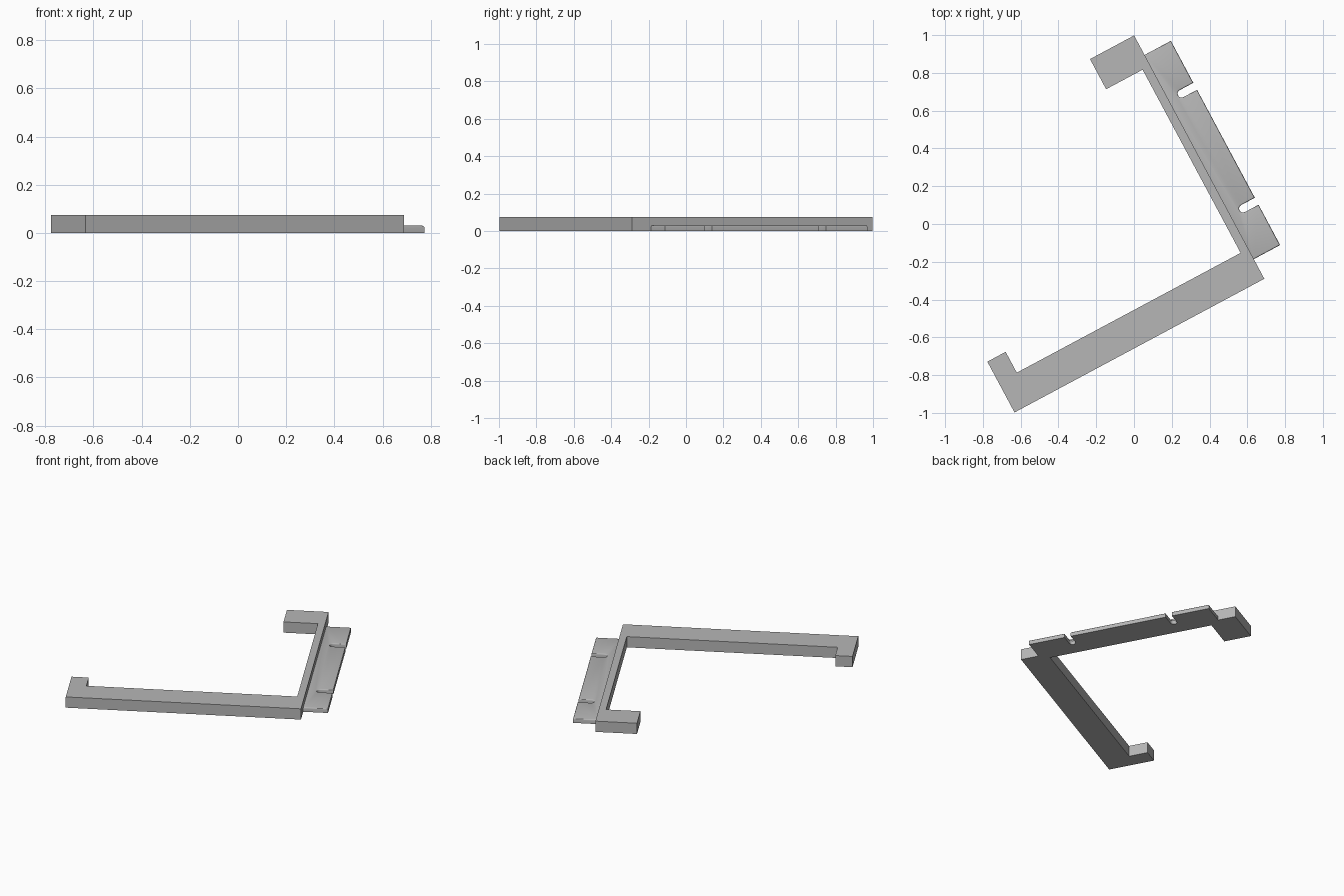
import bpy
import bmesh
from math import radians, sin, cos, pi

if "Cube" in bpy.data.objects:
    bpy.data.objects.remove(bpy.data.objects["Cube"], do_unlink=True)

grey = bpy.data.materials.new("plain grey")
grey.use_nodes = True
colour = (0.47, 0.47, 0.47, 1)
grey.diffuse_color = colour
grey.node_tree.nodes["Principled BSDF"].inputs["Base Color"].default_value = colour


def extrude_profile(name, outline, height, round_top=0):
    """Extrude an outline upwards, optionally rounding its free top edges."""
    bm = bmesh.new()
    base = bm.faces.new([bm.verts.new((u, v, 0)) for u, v in outline])
    top = bmesh.ops.extrude_face_region(bm, geom=[base], use_keep_orig=True)["geom"]
    for vert in [g for g in top if isinstance(g, bmesh.types.BMVert)]:
        vert.co.z = height
    bmesh.ops.recalc_face_normals(bm, faces=bm.faces)
    if round_top:
        rim = [e for e in bm.edges
               if all(v.co.z > height / 2 for v in e.verts)
               and any(v.co.x > 0.001 for v in e.verts)]
        bmesh.ops.bevel(bm, geom=rim, offset=round_top, segments=3,
                        profile=0.5, affect='EDGES')
    mesh = bpy.data.meshes.new(name)
    bm.to_mesh(mesh)
    bm.free()
    mesh.materials.append(grey)
    obj = bpy.data.objects.new(name, mesh)
    bpy.context.collection.objects.link(obj)
    # The part is drawn square to its outer corner, then turned into place
    obj.location = (0.69, -0.29, 0)
    obj.rotation_euler.z = radians(28.15)
    return obj


# Bracket frame: long arm with hooked end, thin wall and short arm
extrude_profile("bracket_frame", [
    (0, 0), (0, 1.461), (-0.265, 1.461), (-0.265, 1.28), (-0.046, 1.28),
    (-0.046, 0.18), (-1.39, 0.18), (-1.39, 0.305), (-1.5, 0.305), (-1.5, 0),
], 0.075)

# Mounting flange with two open, round-ended slots
edge, radius, steps = 0.158, 0.021, 8
outline = [(0, 0.118), (edge, 0.118)]
for centre in (0.381, 1.071):
    outline.append((edge, centre - radius))
    for i in range(steps + 1):
        a = -pi / 2 - pi * i / steps
        outline.append((0.076 + radius * cos(a), centre + radius * sin(a)))
    outline.append((edge, centre + radius))
outline += [(edge, 1.344), (0, 1.344)]
flange = extrude_profile("mounting_flange", outline, 0.03, round_top=0.007)

bpy.ops.object.select_all(action='DESELECT')
flange.select_set(True)
bpy.context.view_layer.objects.active = flange
bpy.ops.object.shade_smooth_by_angle(angle=radians(35))
